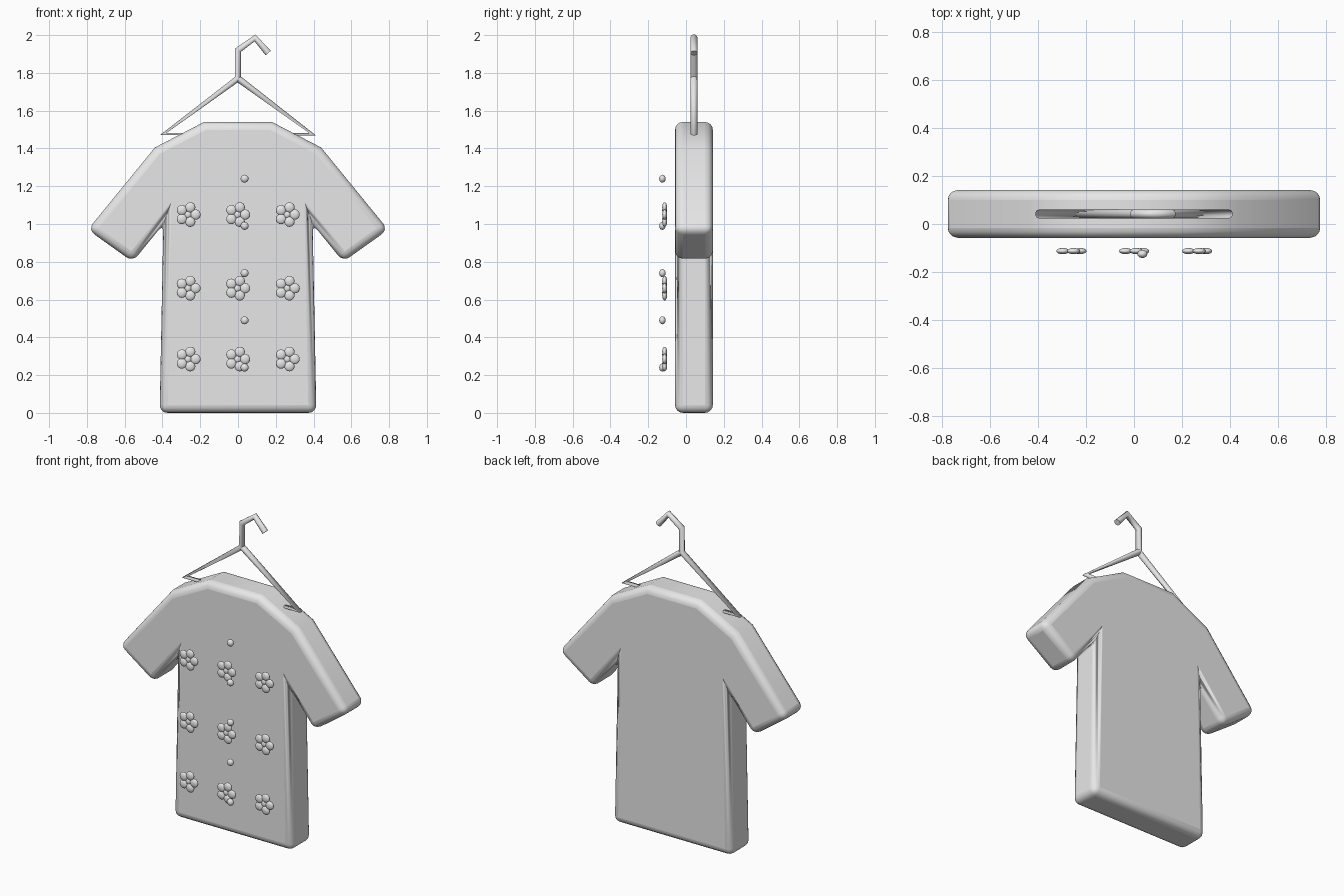
import bpy, bmesh, math
from mathutils import Matrix, Vector

if "Cube" in bpy.data.objects:
    bpy.data.objects.remove(bpy.data.objects["Cube"])

grey = bpy.data.materials.new("plain grey")
grey.diffuse_color = (0.8, 0.8, 0.8, 1)
grey.use_nodes = True
grey.node_tree.nodes["Principled BSDF"].inputs["Base Color"].default_value = grey.diffuse_color


def add_mesh(name, bm):
    mesh = bpy.data.meshes.new(name)
    bm.to_mesh(mesh)
    bm.free()
    obj = bpy.data.objects.new(name, mesh)
    bpy.context.collection.objects.link(obj)
    mesh.materials.append(grey)
    return obj


def smooth(obj, degrees):
    bpy.ops.object.select_all(action='DESELECT')
    obj.select_set(True)
    bpy.context.view_layer.objects.active = obj
    bpy.ops.object.shade_smooth_by_angle(angle=math.radians(degrees))


def add_ball(bm, centre, radius, depth):
    m = Matrix.Translation(centre) @ Matrix.Diagonal((radius, depth, radius, 1))
    bmesh.ops.create_uvsphere(bm, u_segments=16, v_segments=10, radius=1, matrix=m)


# Shirt: mirrored half outline, extruded in depth and rounded
half = [(0.415, 0.0), (0.395, 1.0), (0.557, 0.80), (0.795, 0.97), (0.44, 1.405), (0.18, 1.54)]
outline = half + [(-x, z) for x, z in reversed(half)]
bm = bmesh.new()
front = bm.faces.new([bm.verts.new((x, -0.058, z)) for x, z in outline])
ext = bmesh.ops.extrude_face_region(bm, geom=[front])
bmesh.ops.translate(bm, vec=(0, 0.2, 0), verts=[v for v in ext["geom"] if isinstance(v, bmesh.types.BMVert)])
bmesh.ops.recalc_face_normals(bm, faces=bm.faces)
shirt = add_mesh("shirt", bm)
bevel = shirt.modifiers.new("rounded edges", 'BEVEL')
bevel.width = 0.042
bevel.segments = 4
bevel.limit_method = 'ANGLE'
bevel.angle_limit = math.radians(35)
smooth(shirt, 40)

# Hanger: one bent wire, from hook tip round the triangle and back to the neck
path = [(0.16, 1.905), (0.09, 1.985), (0.0, 1.92), (0.0, 1.77),
        (-0.395, 1.477), (0.395, 1.475), (0.0, 1.77)]
curve = bpy.data.curves.new("hanger", 'CURVE')
curve.dimensions = '3D'
curve.bevel_depth = 0.019
curve.bevel_resolution = 3
curve.use_fill_caps = True
spline = curve.splines.new('POLY')
spline.points.add(len(path) - 1)
for p, (x, z) in zip(spline.points, path):
    p.co = (x, 0.042, z, 1)
curve.materials.append(grey)
hanger = bpy.data.objects.new("hanger", curve)
bpy.context.collection.objects.link(hanger)

# Flowers: five flattened petals each, in a three by three grid
for row, z in enumerate((0.285, 0.66, 1.05)):
    for col, x in enumerate((-0.265, -0.003, 0.26)):
        bm = bmesh.new()
        for k in range(5):
            a = math.tau * k / 5
            add_ball(bm, Vector((x + 0.04 * math.cos(a), -0.113, z + 0.04 * math.sin(a))), 0.027, 0.013)
        add_ball(bm, Vector((x, -0.113, z)), 0.018, 0.009)
        smooth(add_mesh(f"flower_{row}_{col}", bm), 60)

# Buttons down the front
for i in range(5):
    bm = bmesh.new()
    add_ball(bm, Vector((0.035, -0.125, 0.24 + 0.25 * i)), 0.021, 0.017)
    smooth(add_mesh(f"button_{i}", bm), 60)
